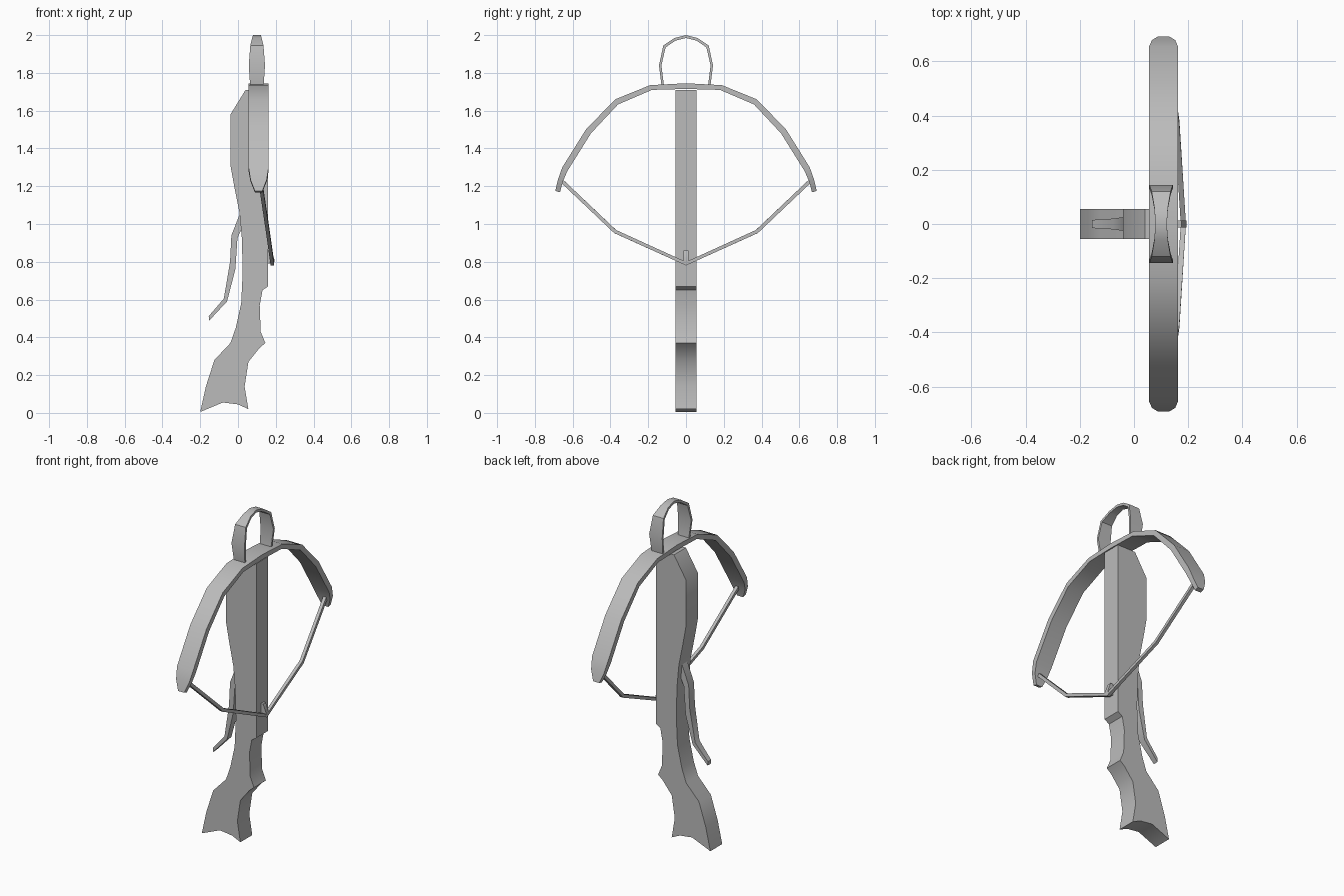
import bpy, bmesh, math
from mathutils import Vector

old = bpy.data.objects.get("Cube")
if old:
    bpy.data.objects.remove(old, do_unlink=True)

grey = bpy.data.materials.new("plain_grey")
grey.use_nodes = True
colour = (0.5, 0.5, 0.5, 1)
grey.diffuse_color = colour
grey.node_tree.nodes["Principled BSDF"].inputs["Base Color"].default_value = colour


def finish(name, bm):
    """Turn a bmesh into a shaded object."""
    bmesh.ops.recalc_face_normals(bm, faces=bm.faces)
    mesh = bpy.data.meshes.new(name)
    bm.to_mesh(mesh)
    bm.free()
    mesh.materials.append(grey)
    obj = bpy.data.objects.new(name, mesh)
    bpy.context.collection.objects.link(obj)
    bpy.ops.object.select_all(action='DESELECT')
    obj.select_set(True)
    bpy.context.view_layer.objects.active = obj
    bpy.ops.object.shade_smooth_by_angle(angle=math.radians(35))
    return obj


def loft(name, sections):
    """Skin a row of equal cross-sections and cap both ends."""
    bm = bmesh.new()
    rings = [[bm.verts.new(p) for p in s] for s in sections]
    n = len(rings[0])
    for a, b in zip(rings, rings[1:]):
        for i in range(n):
            j = (i + 1) % n
            bm.faces.new((a[i], a[j], b[j], b[i]))
    bm.faces.new(rings[0])
    bm.faces.new(rings[-1])
    return finish(name, bm)


def slab(name, outline, half):
    """Extrude an x-z outline across y."""
    return loft(name, [[(x, y, z) for x, z in outline] for y in (-half, half)])


def hoop(name, rows, cx):
    """Flat band in the y-z plane, given from the middle outward and mirrored.
    Row: outer y, outer z, inner y, inner z, half width along x."""
    full = [(-a, b, -c, d, w) for a, b, c, d, w in reversed(rows[1:])] + rows
    return loft(name, [[(cx - w, a, b), (cx + w, a, b), (cx + w, c, d), (cx - w, c, d)]
                       for a, b, c, d, w in full])


# Stock with grip and flared butt
slab("stock", [
    (-.2, .005), (-.17, .14), (-.125, .28), (-.04, .37), (-.012, .45), (.017, .58),
    (.025, .75), (.02, .93), (.008, 1.06), (-.02, 1.2), (-.04, 1.31), (-.04, 1.58),
    (.04, 1.71), (.16, 1.71), (.16, .67), (.13, .65), (.115, .57), (.12, .43),
    (.145, .37), (.115, .345), (.055, .27), (.035, .14), (.055, .02), (0, .045),
    (-.08, .055)], .056)

# Curved bow limbs
hoop("bow", [
    (0, 1.745, 0, 1.715, .053), (.19, 1.735, .18, 1.71, .053),
    (.375, 1.66, .36, 1.633, .053), (.53, 1.5, .503, 1.48, .053),
    (.655, 1.3, .628, 1.28, .053), (.678, 1.235, .652, 1.225, .043),
    (.692, 1.175, .667, 1.168, .02)], .109)

# Foot stirrup at the nose
hoop("stirrup", [
    (0, 2, 0, 1.985, .021), (.06, 1.985, .055, 1.971, .025),
    (.12, 1.945, .108, 1.935, .035), (.143, 1.84, .13, 1.84, .043),
    (.13, 1.735, .117, 1.735, .036)], .1)

# Bow string, drawn back to the catch
path = [(.117, .665, 1.235), (.158, .375, .96), (.182, 0, .79)]
path = [Vector((x, -y, z)) for x, y, z in path] + [Vector(p) for p in path[1::-1]]
rings = []
for i, p in enumerate(path):
    t = (path[min(i + 1, 4)] - path[max(i - 1, 0)]).normalized()
    u = Vector((1, 0, 0))
    u = (u - t * u.dot(t)).normalized()
    v = t.cross(u)
    rings.append([p + (u * a + v * b) * .0095 for a, b in ((1, 1), (-1, 1), (-1, -1), (1, -1))])
loft("string", rings)

# Small catch holding the string
slab("string_catch", [(.155, .79), (.19, .79), (.194, .81), (.175, .86), (.155, .86)], .012)

# Long trigger lever under the stock: outer x z, inner x z, half width
lever = [(.012, 1.06, .03, 1, .025), (-.035, .94, -.003, .925, .025),
         (-.042, .8, -.014, .76, .025), (-.075, .605, -.058, .59, .02),
         (-.155, .512, -.153, .488, .015)]
loft("trigger_lever", [[(a, -w, b), (a, w, b), (c, w, d), (c, -w, d)]
                       for a, b, c, d, w in lever])
